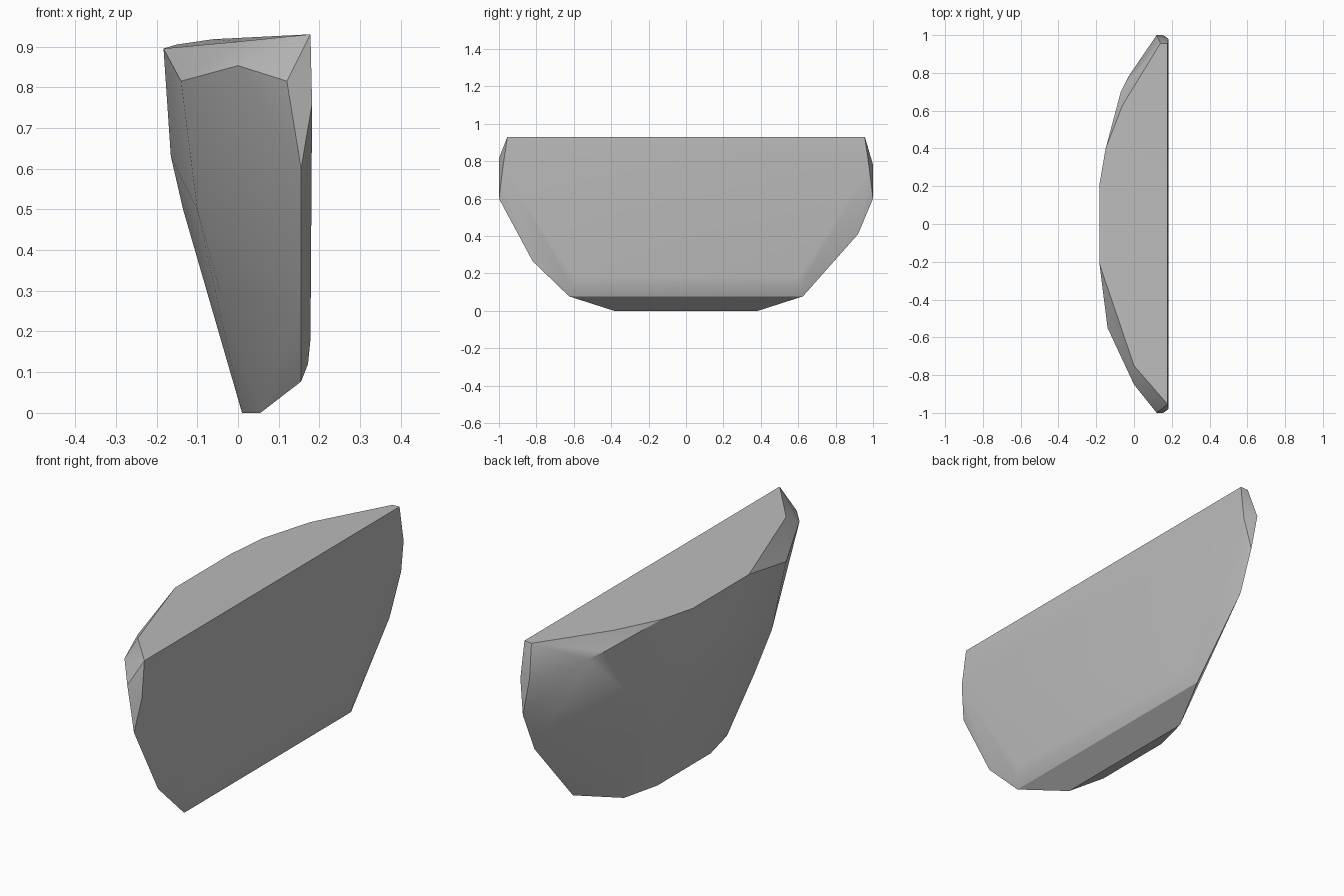
import bpy
import bmesh
import math

# Remove the default object only
default = bpy.data.objects.get("Cube")
if default:
    bpy.data.objects.remove(default, do_unlink=True)


def make_material(name, value):
    material = bpy.data.materials.new(name)
    material.use_nodes = True
    colour = (value, value, value, 1)
    material.diffuse_color = colour
    material.node_tree.nodes["Principled BSDF"].inputs["Base Color"].default_value = colour
    return material


def both_ends(points):
    """Repeat points at the front and the back end."""
    return [(x, side * y, z) for x, y, z in points for side in (-1, 1)]


# Broad flat face with its softened lower edge
flat_face = both_ends([
    (.178, .955, .93), (.182, .98, .76), (.178, .6, .18),
    (.172, .61, .12), (.155, .625, .077),
])

# Narrow foot
foot = both_ends([(.055, .385, 0), (.01, .2, 0)])

# Rounded far side, from the top rim downwards
rounded_side = both_ends([
    (-.183, .21, .895), (-.165, .16, .63), (-.135, .12, .5),
])

# Front end: sloping chamfer, corner facet and lower curve
front_end = [
    (0, -.75, .912), (-.14, -.55, .815), (0, -.85, .853), (.12, -1, .815),
    (.155, -1, .6), (.155, -.82, .265), (-.1, -.5, .5), (-.045, -.45, .3),
]

# Back end: smaller chamfer and a longer lower curve
back_end = [
    (-.15, .4, .905), (-.06, .63, .918), (.14, .957, .928),
    (-.07, .7, .85), (-.03, .78, .83), (.12, 1, .78),
    (.155, 1, .6), (.15, .92, .41), (-.1, .45, .5), (-.045, .42, .3),
]

# Wrap the stone around its corner points
bm = bmesh.new()
for point in flat_face + foot + rounded_side + front_end + back_end:
    bm.verts.new(point)
hull = bmesh.ops.convex_hull(bm, input=bm.verts)
inside = {item for item in hull["geom_interior"] + hull["geom_unused"]
          if isinstance(item, bmesh.types.BMVert)}
bmesh.ops.delete(bm, geom=list(inside), context="VERTS")
bmesh.ops.dissolve_limit(bm, angle_limit=math.radians(1),
                         verts=bm.verts, edges=bm.edges)
bmesh.ops.recalc_face_normals(bm, faces=bm.faces)

mesh = bpy.data.meshes.new("stone_slab")
bm.to_mesh(mesh)
bm.free()
mesh.materials.append(make_material("stone grey", .5))

stone = bpy.data.objects.new("stone_slab", mesh)
bpy.context.collection.objects.link(stone)

# Smooth the gentle bends, keep the chipped edges crisp
bpy.ops.object.select_all(action="DESELECT")
stone.select_set(True)
bpy.context.view_layer.objects.active = stone
bpy.ops.object.shade_smooth_by_angle(angle=math.radians(30))
